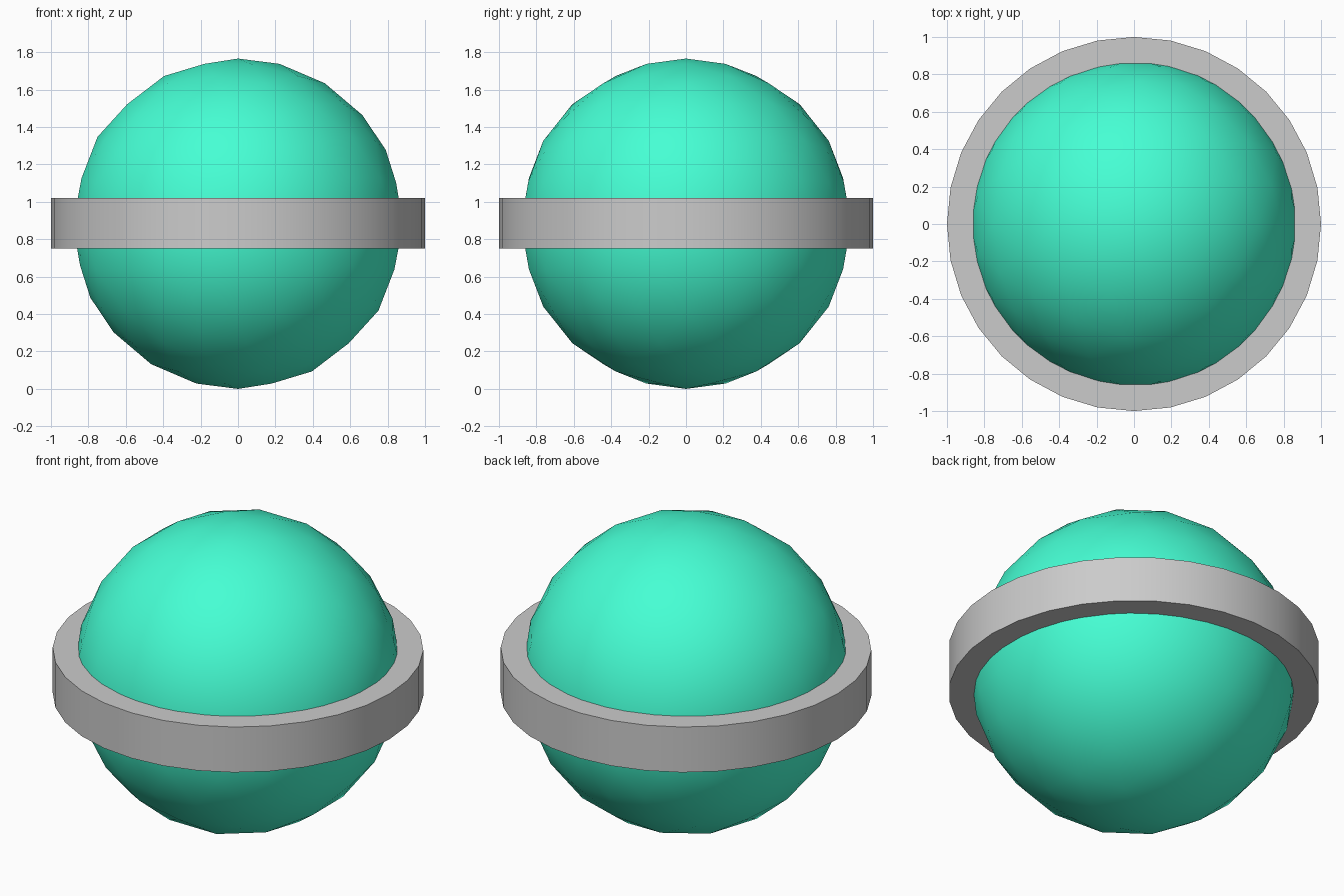
import bpy
import math

if "Cube" in bpy.data.objects:
    bpy.data.objects.remove(bpy.data.objects["Cube"])

# Green material for the ball
green = bpy.data.materials.new("green")
green.diffuse_color = (0.06, 1.0, 0.66, 1.0)
green.use_nodes = True
green.node_tree.nodes["Principled BSDF"].inputs["Base Color"].default_value = green.diffuse_color

# Ball: low-poly sphere with smooth shading
R = 0.883
bpy.ops.mesh.primitive_ico_sphere_add(subdivisions=3, radius=R, location=(0, 0, R))
ball = bpy.context.object
ball.name = "ball"
ball.data.materials.append(green)
bpy.ops.object.shade_smooth()

# Belt: flat band around the middle of the ball
bottom, top = 0.75, 1.02
bpy.ops.mesh.primitive_cylinder_add(vertices=32, radius=1.0, depth=top - bottom,
                                    location=(0, 0, (top + bottom) / 2))
belt = bpy.context.object
belt.name = "belt"
bpy.ops.object.shade_smooth_by_angle(angle=math.radians(30))
